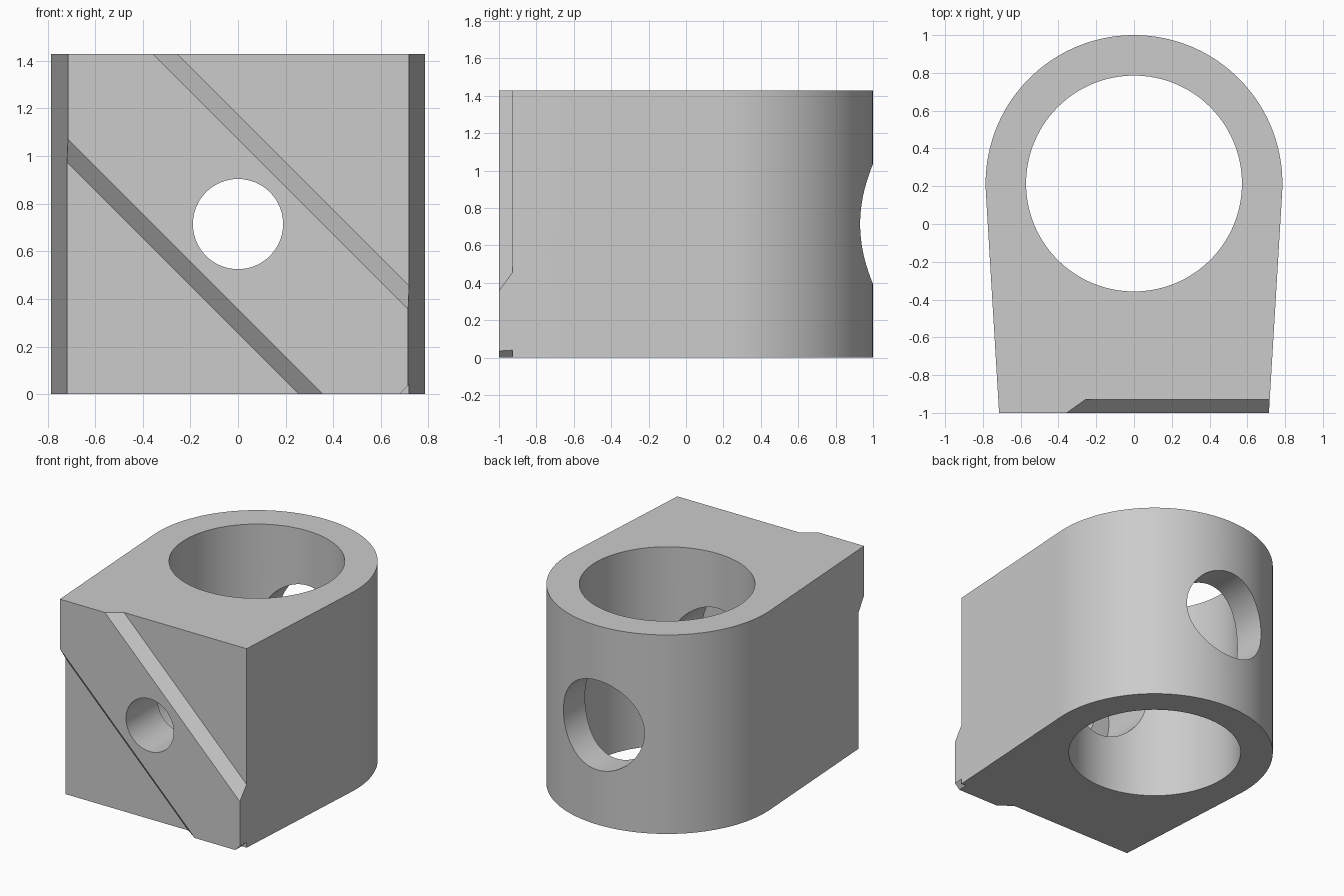
import bpy, bmesh
from math import pi, sin, cos, atan2, acos, hypot
from mathutils import Matrix, Vector

if "Cube" in bpy.data.objects:
    bpy.data.objects.remove(bpy.data.objects["Cube"])

# Design units: 28 units long in y, scaled to 2
U = 1 / 14
HEIGHT, FRONT, CENTRE = 20, -14, 3
OUTER, INNER, FRONT_HALF = 11, 8, 10
MID = HEIGHT / 2

grey = bpy.data.materials.new("plain grey")
grey.use_nodes = True
grey.diffuse_color = (0.6, 0.6, 0.6, 1)
grey.node_tree.nodes["Principled BSDF"].inputs["Base Color"].default_value = grey.diffuse_color


def finish(bm, name):
    bmesh.ops.scale(bm, vec=(U, U, U), verts=bm.verts)
    bmesh.ops.recalc_face_normals(bm, faces=bm.faces)
    mesh = bpy.data.meshes.new(name)
    bm.to_mesh(mesh)
    bm.free()
    mesh.materials.append(grey)
    obj = bpy.data.objects.new(name, mesh)
    bpy.context.collection.objects.link(obj)
    return obj


def cylinder(name, radius, length, centre, along_y=False):
    bm = bmesh.new()
    turn = Matrix.Rotation(pi / 2, 4, 'X') if along_y else Matrix()
    bmesh.ops.create_cone(bm, cap_ends=True, segments=128, radius1=radius, radius2=radius,
                          depth=length, matrix=Matrix.Translation(centre) @ turn)
    return finish(bm, name)


def diagonal_block(name, t_range, near, far):
    """Hull between two depths; s = x + z and t = x - z. near/far = (y, s0, s1)."""
    bm = bmesh.new()
    for y, s0, s1 in (near, far):
        for s in (s0, s1):
            for t in t_range:
                bm.verts.new(((s + t) / 2, y, (s - t) / 2))
    bmesh.ops.convex_hull(bm, input=bm.verts)
    return finish(bm, name)


# Clamp body: round back with straight sides tangent to it
dx, dy = FRONT_HALF, FRONT - CENTRE
start = atan2(dy, dx) + acos(OUTER / hypot(dx, dy))
steps = 96
profile = [(FRONT_HALF, FRONT)]
for i in range(steps + 1):
    a = start + (pi - 2 * start) * i / steps
    profile.append((OUTER * cos(a), CENTRE + OUTER * sin(a)))
profile.append((-FRONT_HALF, FRONT))
bm = bmesh.new()
base = bm.faces.new([bm.verts.new((x, y, 0)) for x, y in profile])
top = bmesh.ops.extrude_face_region(bm, geom=[base])["geom"]
bmesh.ops.translate(bm, vec=Vector((0, 0, HEIGHT)),
                    verts=[v for v in top if isinstance(v, bmesh.types.BMVert)])
body = finish(bm, "clamp_body")

# Diagonal ridge: recesses either side with 45 degree flanks
slope = 2 ** 0.5
floor, outside = FRONT + 1, FRONT - 1
upper, lower, big, reach = 15, 5, 60, 70
cutters = [
    cylinder("tube_bore", INNER, 60, (0, CENTRE, MID)),
    cylinder("bolt_hole", 2.65, 20, (0, FRONT, MID), True),
    cylinder("bolt_head_bore", 4.5, 40, (0, FRONT + 25, MID), True),
    diagonal_block("upper_recess", (-reach, reach),
                   (outside, upper - slope, big), (floor, upper + slope, big)),
    diagonal_block("lower_recess", (-reach, reach),
                   (outside, -big, lower + slope), (floor, -big, lower - slope)),
    diagonal_block("corner_notch", (9.5, reach),
                   (outside, -big, big), (floor, -big, big)),
]

bpy.ops.object.select_all(action='DESELECT')
bpy.context.view_layer.objects.active = body
body.select_set(True)
for cutter in cutters:
    mod = body.modifiers.new(cutter.name, 'BOOLEAN')
    mod.operation = 'DIFFERENCE'
    mod.solver = 'EXACT'
    mod.object = cutter
    bpy.ops.object.modifier_apply(modifier=mod.name)
    bpy.data.objects.remove(cutter)

bpy.ops.object.shade_smooth_by_angle(angle=pi / 6)
